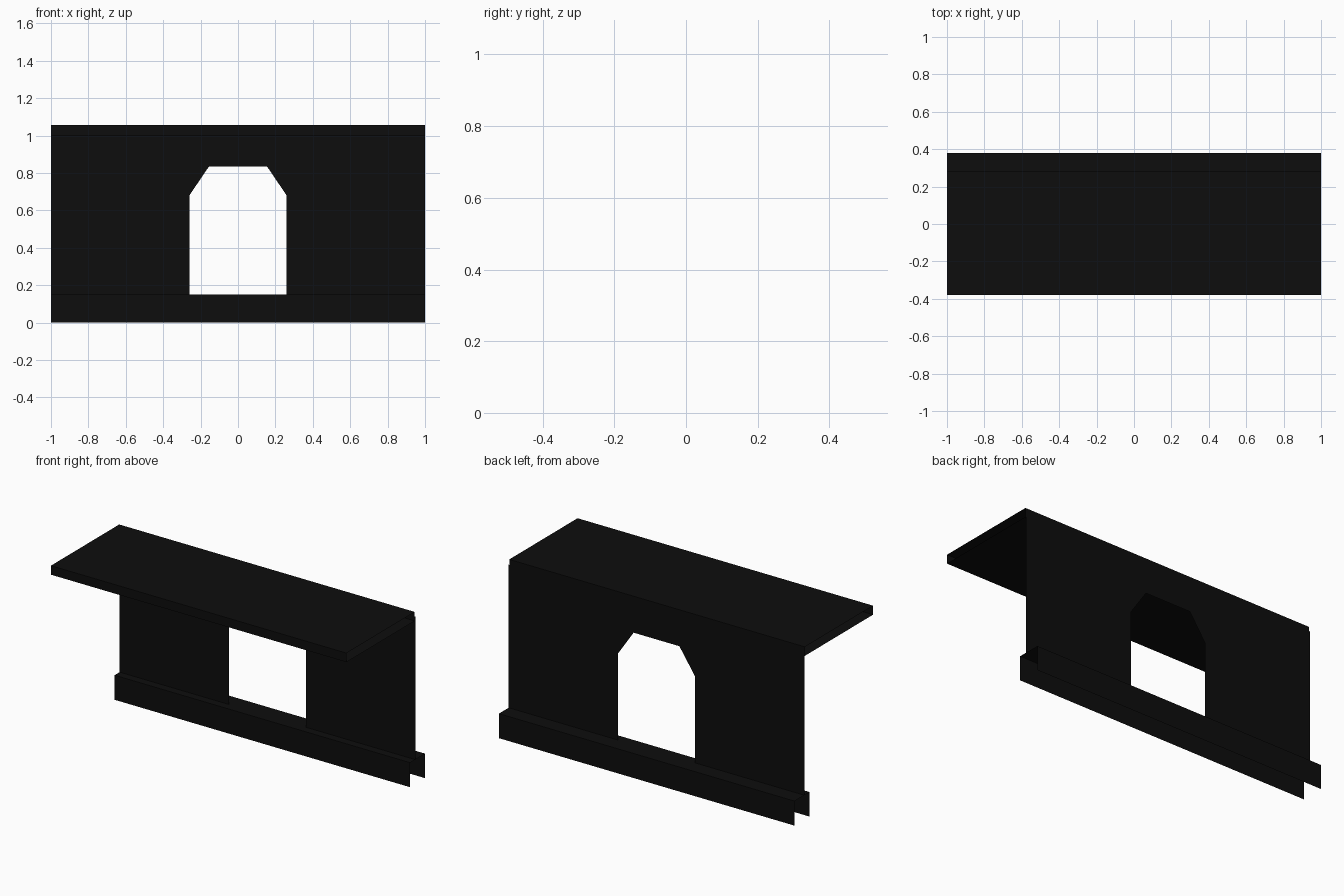
import bpy

if "Cube" in bpy.data.objects:
    bpy.data.objects.remove(bpy.data.objects["Cube"])

HALF = 1.0      # half length along x
WALL_Y = 0.285

black = bpy.data.materials.new("matte_black")
black.diffuse_color = (0.004, 0.004, 0.004, 1)
black.use_nodes = True
black.node_tree.nodes["Principled BSDF"].inputs["Base Color"].default_value = black.diffuse_color


def add_mesh(name, verts, faces):
    mesh = bpy.data.meshes.new(name)
    mesh.from_pydata(verts, [], faces)
    mesh.materials.append(black)
    obj = bpy.data.objects.new(name, mesh)
    bpy.context.collection.objects.link(obj)
    return obj


def sweep(name, profile, closed=False):
    """Extrude a (y, z) profile along x as an open-ended sheet."""
    n = len(profile)
    verts = [(x, y, z) for x in (-HALF, HALF) for y, z in profile]
    faces = [(i, n + i, n + (i + 1) % n, (i + 1) % n)
             for i in range(n if closed else n - 1)]
    return add_mesh(name, verts, faces)


# Canopy: hollow slab with open ends
sweep("canopy", [(-0.38, 1.0), (-0.38, 1.055), (0.28, 1.055), (0.28, 1.0)], closed=True)

# Plinth: front skirt, top ledge split at the wall, back skirt (open underneath)
sweep("plinth", [(0.235, 0), (0.235, 0.15), (WALL_Y, 0.15), (0.38, 0.15), (0.38, 0)])

# Wall: thin sheet with a chamfered doorway, left half mirrored to the right
half = [(-HALF, 0.15), (-0.26, 0.15), (-0.26, 0.68), (-0.155, 0.835),
        (0, 0.835), (0, 1.025), (-HALF, 1.025), (-HALF, 0.68), (-0.155, 1.025)]
wall = add_mesh("wall", [(x, WALL_Y, z) for x, z in half],
                [(0, 1, 2, 7), (7, 2, 3, 8, 6), (3, 4, 5, 8)])
mirror = wall.modifiers.new("mirror", 'MIRROR')
mirror.use_axis[0] = True
